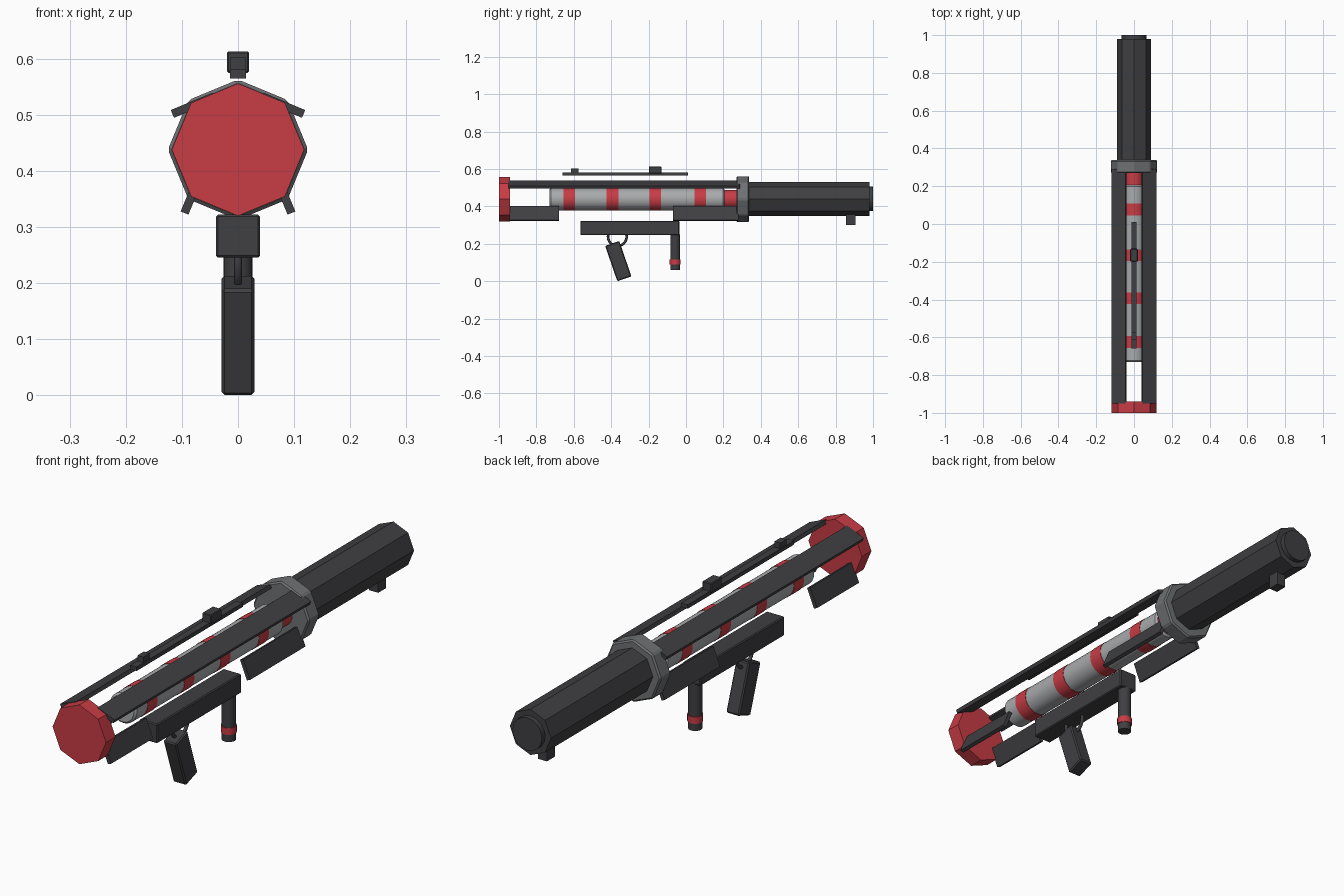
import bpy, math
from math import radians

if "Cube" in bpy.data.objects:
    bpy.data.objects.remove(bpy.data.objects["Cube"])

def material(name, rgb):
    m = bpy.data.materials.new(name)
    m.diffuse_color = (*rgb, 1)
    m.use_nodes = True
    m.node_tree.nodes["Principled BSDF"].inputs["Base Color"].default_value = m.diffuse_color
    return m

DARK = material("dark gunmetal", (0.05, 0.05, 0.055))
GREY = material("mid grey", (0.16, 0.165, 0.175))
LIGHT = material("light grey", (0.39, 0.4, 0.41))
RED = material("red", (0.58, 0.045, 0.06))
AXIS_Z = 0.438  # height of the barrel axis

def finish(ob, name, mat, bevel=0):
    ob.name = name
    ob.data.materials.append(mat)
    if bevel:
        b = ob.modifiers.new("bevel", 'BEVEL')
        b.width, b.segments, b.limit_method = bevel, 1, 'ANGLE'
    return ob

def box(name, mat, centre, size, rot=(0, 0, 0), bevel=0.0):
    bpy.ops.mesh.primitive_cube_add(size=1, location=centre)
    ob = bpy.context.object
    ob.scale = size
    bpy.ops.object.transform_apply(location=False, rotation=False, scale=True)
    ob.rotation_euler = rot
    return finish(ob, name, mat, bevel)

def rod(name, mat, r, a, b, sides=24, z=AXIS_Z, bevel=0.0):
    """Cylinder along y from a to b."""
    bpy.ops.mesh.primitive_cylinder_add(vertices=sides, radius=r, depth=b - a,
        location=(0, (a + b) / 2, z), rotation=(radians(90), 0, 0))
    if sides > 8:
        bpy.ops.object.shade_smooth_by_angle(angle=radians(35))
    return finish(bpy.context.object, name, mat, bevel)

def post(name, mat, r, y, z0, z1):
    """Upright cylinder."""
    bpy.ops.mesh.primitive_cylinder_add(vertices=20, radius=r, depth=z1 - z0,
        location=(0, y, (z0 + z1) / 2))
    bpy.ops.object.shade_smooth_by_angle(angle=radians(35))
    return finish(bpy.context.object, name, mat)

# Octagonal tube, collar and rear cap
rod("rear_cap", RED, 0.118, -1.0, -0.94, 8)
rod("collar", GREY, 0.125, 0.27, 0.338, 8, bevel=0.006)
rod("front_tube", DARK, 0.091, 0.33, 0.98, 8, z=0.44)
rod("tube_end_disc", DARK, 0.065, 0.97, 1.0, 16, z=0.44)
box("tube_lug", DARK, (0, 0.88, 0.33), (0.04, 0.05, 0.06))

# Inner canister with red bands
rod("canister", LIGHT, 0.06, -0.73, 0.207, bevel=0.008)
rod("canister_neck", RED, 0.05, 0.2, 0.28)
for i, y in enumerate((-0.625, -0.393, -0.165, 0.077)):
    rod(f"canister_band_{i + 1}", RED, 0.0615, y - 0.031, y + 0.031)

# Side plates joining the cap and the collar
for side, s in (("right", 1), ("left", -1)):
    box(f"upper_rail_{side}", DARK, (s * 0.08, -0.33, 0.517),
        (0.08, 1.24, 0.015), (0, s * radians(22.5), 0))
    for part, a, b in (("rear", -0.945, -0.68), ("front", -0.07, 0.28)):
        box(f"lower_plate_{part}_{side}", DARK, (s * 0.08, (a + b) / 2, 0.362),
            (0.08, b - a, 0.015), (0, s * radians(67.5), 0))

# Sight rail
box("sight_rail", DARK, (0, -0.325, 0.573), (0.028, 0.67, 0.016))
box("rear_sight", DARK, (0, -0.595, 0.59), (0.026, 0.04, 0.026))
box("main_sight", DARK, (0, -0.165, 0.594), (0.04, 0.068, 0.038), bevel=0.003)

# Receiver, pistol grip, trigger ring and foregrip
box("receiver", DARK, (0, -0.3, 0.284), (0.079, 0.53, 0.077), bevel=0.004)
box("pistol_grip", DARK, (0, -0.362, 0.107), (0.058, 0.08, 0.2),
    (radians(19), 0, 0), bevel=0.005)
bpy.ops.mesh.primitive_torus_add(major_segments=24, minor_segments=8,
    major_radius=0.05, minor_radius=0.007, location=(0, -0.367, 0.238),
    rotation=(0, radians(90), 0))
bpy.ops.object.shade_smooth()
finish(bpy.context.object, "trigger_ring", DARK)
post("foregrip", DARK, 0.026, -0.058, 0.06, 0.25)
post("foregrip_band", RED, 0.029, -0.058, 0.09, 0.117)
